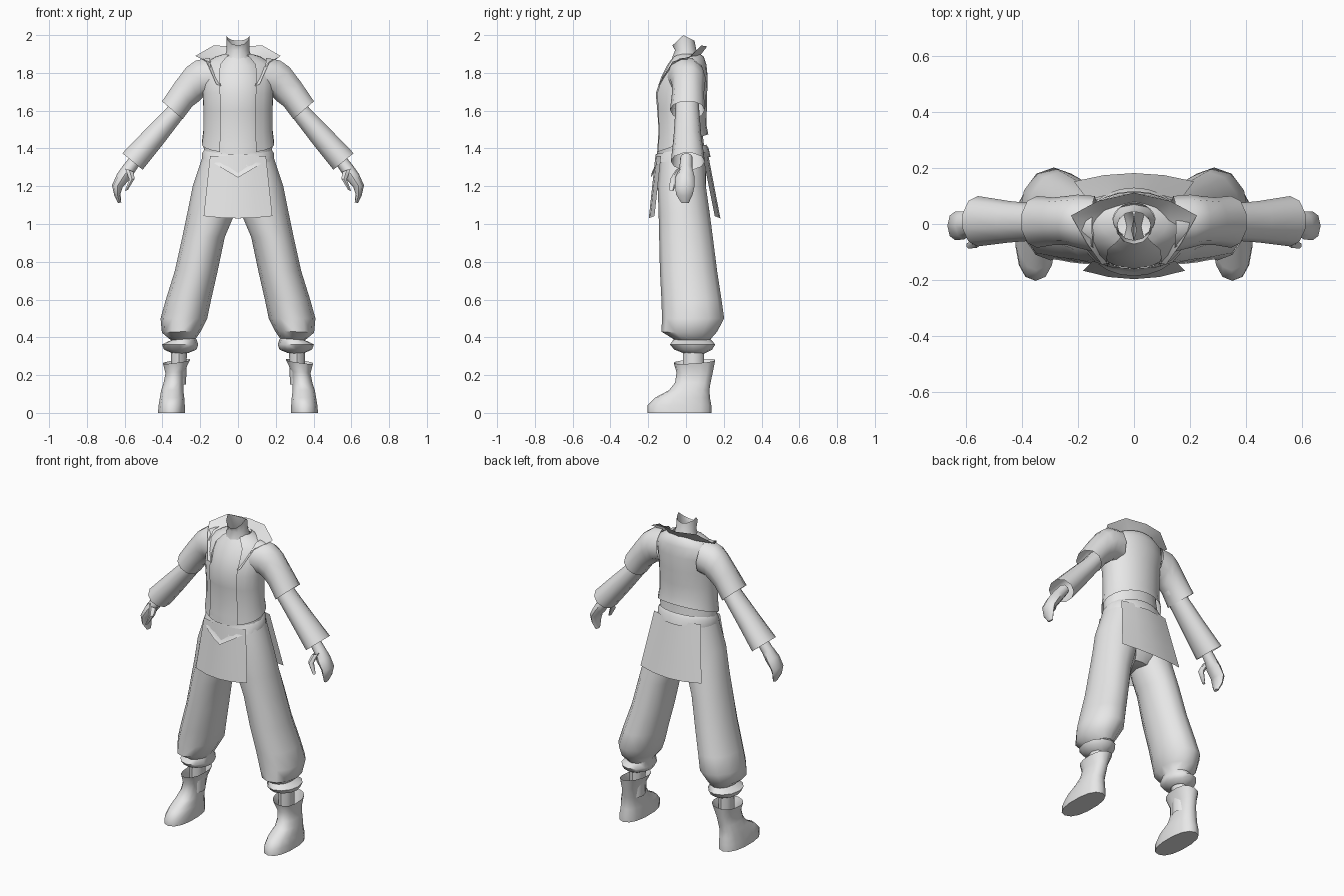
import bpy, bmesh, math

cloth = bpy.data.materials.new("light_grey")
cloth.diffuse_color = (0.8, 0.8, 0.8, 1)


def finish(name, bm, mirror=False, recalc=True):
    if recalc:
        bmesh.ops.recalc_face_normals(bm, faces=bm.faces)
    me = bpy.data.meshes.new(name)
    bm.to_mesh(me)
    bm.free()
    me.materials.append(cloth)
    ob = bpy.data.objects.new(name, me)
    bpy.context.collection.objects.link(ob)
    bpy.ops.object.select_all(action='DESELECT')
    ob.select_set(True)
    bpy.context.view_layer.objects.active = ob
    bpy.ops.object.shade_smooth_by_angle(angle=math.radians(50))
    if mirror:
        ob.modifiers.new("Mirror", 'MIRROR').use_clip = False
    return ob


def skin(bm, rows, closed):
    for a, b in zip(rows, rows[1:]):
        n = len(a)
        for i in range(n if closed else n - 1):
            j = (i + 1) % n
            bm.faces.new((a[i], a[j], b[j], b[i]))


def loft(name, secs, n=12, mirror=False, caps="", gap=0, power=1.0, shape=None):
    """Each section: outer x, z, inner x, z, front y, back y, optional front-to-back rise.
    gap (degrees) leaves the front open on each side of centre."""
    bm = bmesh.new()
    rows = []
    for k, s in enumerate(secs):
        xo, zo, xi, zi, y0, y1 = s[:6]
        rise = s[6] if len(s) > 6 else 0
        row = []
        for i in range(n):
            if gap:
                t = math.radians(-90 + gap + (360 - 2 * gap) * i / (n - 1))
            else:
                t = math.radians(-90 + 360 * i / n)
            c, q = [math.copysign(abs(f(t)) ** power, f(t)) for f in (math.cos, math.sin)]
            co = [(xo + xi) / 2 + c * (xo - xi) / 2,
                  (y0 + y1) / 2 + q * (y1 - y0) / 2,
                  (zo + zi) / 2 + c * (zo - zi) / 2 + q * rise / 2]
            if shape:
                co = shape(k, c, q, co)
            row.append(bm.verts.new(co))
        rows.append(row)
    skin(bm, rows, not gap)
    if "s" in caps:
        bm.faces.new(rows[0])
    if "e" in caps:
        bm.faces.new(rows[-1])
    return finish(name, bm, mirror)


def body(rings):
    """Symmetric sections: z, half width, front y, back y, optional rise."""
    return [(w, z, -w, z, *rest) for z, w, *rest in rings]


def sheet(name, rows):
    bm = bmesh.new()
    skin(bm, [[bm.verts.new(p) for p in r] for r in rows], False)
    return finish(name, bm, recalc=False)


# Shirt and neck
loft("shirt", body([
    (1.34, .175, -.155, .10), (1.42, .183, -.150, .095), (1.50, .170, -.145, .085),
    (1.60, .165, -.152, .09), (1.69, .165, -.160, .095), (1.78, .155, -.130, .10),
    (1.84, .125, -.100, .095), (1.885, .075, -.068, .075)]), n=16)


def neck_rim(k, c, q, co):
    if k == 2:
        co[2] -= (.055 if q < 0 else .03) * abs(q)
    return co


loft("neck", body([(1.85, .085, -.085, .085), (1.92, .060, -.058, .055),
                   (2.0, .062, -.072, .045)]), shape=neck_rim)

# Open jacket, cropped higher at the back
loft("jacket", body([
    (1.425, .193, -.168, .118, .10), (1.50, .184, -.160, .108, .05), (1.60, .184, -.165, .110),
    (1.69, .188, -.172, .112), (1.78, .195, -.142, .115), (1.845, .185, -.105, .108),
    (1.885, .120, -.075, .095), (1.90, .075, -.045, .075)]), n=19, gap=30)

# Flared pointed collar
inner = [(0, .07, 1.885), (.075, .055, 1.885), (.12, -.01, 1.86), (.11, -.085, 1.80), (.09, -.14, 1.73)]
outer = [(0, .112, 1.94), (.13, .082, 1.945), (.225, .03, 1.89), (.168, -.07, 1.86), (.115, -.145, 1.74)]
sheet("collar", [[(-x, y, z) for x, y, z in r[:0:-1]] + r for r in (outer, inner)])

# Short jacket sleeves, shirt sleeves and hands
loft("short_sleeve", [
    (.15, 1.885, .13, 1.67, -.10, .10), (.225, 1.87, .18, 1.67, -.085, .105),
    (.275, 1.835, .205, 1.645, -.075, .10), (.335, 1.755, .24, 1.62, -.075, .095),
    (.405, 1.652, .29, 1.553, -.085, .10)], n=10, mirror=True)
loft("forearm_sleeve", [
    (.30, 1.71, .225, 1.64, -.055, .065), (.385, 1.61, .30, 1.545, -.058, .072),
    (.495, 1.50, .395, 1.42, -.066, .082), (.615, 1.377, .502, 1.285, -.08, .10)],
    n=10, mirror=True)
loft("hand", [
    (.555, 1.375, .505, 1.335, -.03, .035), (.605, 1.315, .55, 1.27, -.035, .035),
    (.64, 1.265, .575, 1.235, -.055, .045), (.667, 1.205, .61, 1.195, -.058, .045),
    (.655, 1.15, .622, 1.16, -.052, .035), (.635, 1.11, .618, 1.115, -.025, .015)],
    n=8, mirror=True, caps="e")
loft("thumb", [
    (.60, 1.295, .55, 1.275, -.055, -.01), (.578, 1.235, .545, 1.24, -.085, -.045),
    (.60, 1.175, .582, 1.18, -.088, -.065)], n=6, mirror=True, caps="e")


# Belt with a pointed front
def belt_point(k, c, q, co):
    if k and q < 0:
        co[2] -= .075 * max(0, 1 - abs(co[0]) / .13)
    return co


loft("belt", body([(1.395, .178, -.160, .108, .05), (1.375, .190, -.168, .120, .05),
                   (1.338, .190, -.186, .130, .035)]), n=24, shape=belt_point)


# Hanging cloth panels
def panel(name, side, top, bottom):
    rows = []
    for k in range(4):
        t = k / 3
        w, y, z = [a + (b - a) * t for a, b in zip(top, bottom)]
        row = [(w * u, side * (y - .03 * u * u), z + .012 * u * u * t) for u in (-1, -.5, 0, .5, 1)]
        rows.append(row if side > 0 else row[::-1])
    sheet(name, rows)


panel("front_panel", -1, (.148, .162, 1.36), (.182, .197, 1.03))
panel("back_panel", 1, (.165, .115, 1.38), (.215, .182, 1.03))

# Trousers: hips and baggy legs gathered into a flared cuff
loft("hips", body([(1.39, .178, -.152, .10), (1.30, .198, -.156, .108), (1.18, .225, -.150, .105),
                   (1.09, .20, -.130, .10), (1.035, .11, -.09, .07)]), n=16, caps="e")
loft("trouser_leg", [
    (.19, 1.35, -.01, 1.35, -.14, .10), (.24, 1.20, -.01, 1.20, -.15, .105),
    (.268, 1.06, .015, 1.06, -.145, .125), (.295, .93, .07, .93, -.142, .142),
    (.335, .75, .108, .75, -.138, .165), (.382, .60, .142, .60, -.13, .188),
    (.41, .50, .163, .50, -.127, .202), (.403, .425, .195, .435, -.13, .165),
    (.355, .385, .222, .395, -.065, .13), (.402, .362, .21, .362, -.085, .155),
    (.392, .335, .22, .335, -.062, .138), (.34, .312, .26, .318, -.01, .10)],
    n=12, mirror=True)

# Ankles and boots
loft("ankle", [(.355, .34, .27, .34, -.015, .095), (.355, .15, .275, .15, -.015, .095)],
     n=8, mirror=True)
loft("boot", [
    (.398, .262, .252, .283, -.065, .155, .015), (.385, .21, .282, .22, -.05, .142),
    (.395, .16, .287, .16, -.058, .13), (.408, .12, .288, .12, -.09, .124),
    (.415, .08, .283, .08, -.165, .127), (.422, .04, .28, .04, -.203, .134),
    (.425, 0, .28, 0, -.203, .134)],
    n=14, mirror=True, caps="e", power=.85)
